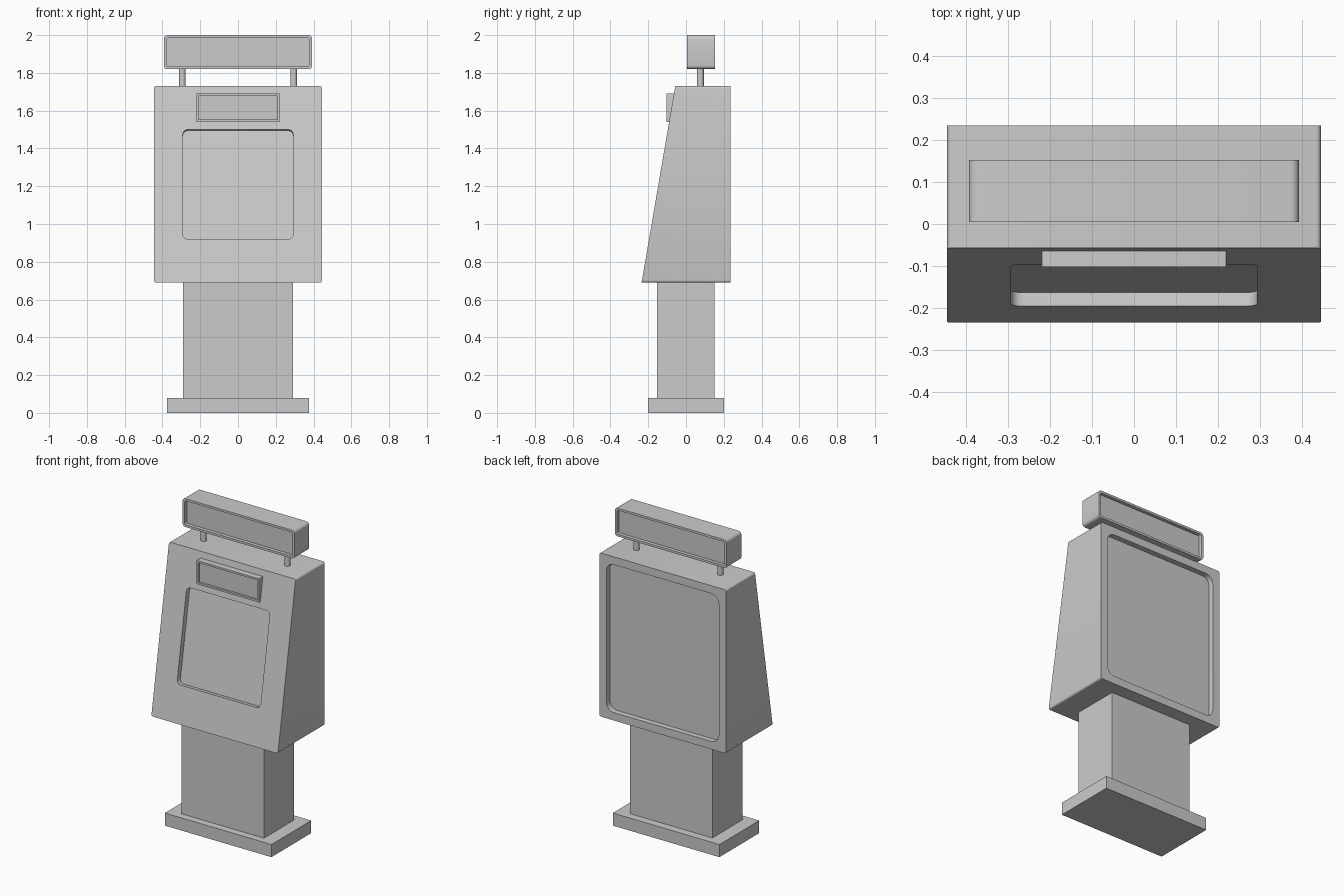
import bpy, bmesh, math

if "Cube" in bpy.data.objects:
    bpy.data.objects.remove(bpy.data.objects["Cube"])

SEG = 4  # segments per rounded corner


def ring(x0, x1, z0, z1, r, depth):
    """Rounded rectangle in x/z; depth(x, z) gives the final point."""
    pts = []
    corners = [(x1 - r, z1 - r), (x0 + r, z1 - r), (x0 + r, z0 + r), (x1 - r, z0 + r)]
    for i, (cx, cz) in enumerate(corners):
        for k in range(SEG + 1):
            a = math.pi / 2 * (i + k / SEG)
            pts.append(depth(cx + r * math.cos(a), cz + r * math.sin(a)))
    return pts


def flat(y):
    return lambda x, z: (x, y, z)


def finish(name, bm, angle=30):
    bmesh.ops.recalc_face_normals(bm, faces=bm.faces[:])
    me = bpy.data.meshes.new(name)
    bm.to_mesh(me)
    bm.free()
    ob = bpy.data.objects.new(name, me)
    bpy.context.collection.objects.link(ob)
    bpy.ops.object.select_all(action='DESELECT')
    ob.select_set(True)
    bpy.context.view_layer.objects.active = ob
    bpy.ops.object.shade_smooth_by_angle(angle=math.radians(angle))
    return ob


def loft(name, rings):
    """Skin successive rings and cap both ends."""
    bm = bmesh.new()
    loops = [[bm.verts.new(p) for p in r] for r in rings]
    for a, b in zip(loops, loops[1:]):
        n = len(a)
        for i in range(n):
            j = (i + 1) % n
            bm.faces.new((a[i], a[j], b[j], b[i]))
    bm.faces.new(loops[0])
    bm.faces.new(loops[-1])
    return finish(name, bm)


def box(name, x0, x1, y0, y1, z0, z1):
    bm = bmesh.new()
    bmesh.ops.create_cube(bm, size=1)
    for v in bm.verts:
        v.co = (x1 if v.co.x > 0 else x0, y1 if v.co.y > 0 else y0, z1 if v.co.z > 0 else z0)
    return finish(name, bm)


# Foot and pedestal
box("base_plate", -0.375, 0.375, -0.2, 0.2, 0, 0.08)
box("pedestal", -0.29, 0.29, -0.153, 0.15, 0.08, 0.70)

# Cabinet with sloped front, screen recess and back panel recess
SLOPE = 0.178 / 1.04


def sloped(d):
    k = math.hypot(1, SLOPE)
    return lambda x, z: (x, -0.235 + SLOPE * (z - 0.69) + d / k, z - d * SLOPE / k)


outer = (-0.445, 0.445, 0.69, 1.73, 0.012)
screen = (-0.293, 0.293, 0.92, 1.5, 0.028)
back = (-0.395, 0.395, 0.74, 1.68, 0.05)
loft("cabinet", [
    ring(*screen, sloped(0.033)), ring(*screen, sloped(0)), ring(*outer, sloped(0)),
    ring(*outer, flat(0.235)), ring(*back, flat(0.235)), ring(*back, flat(0.2)),
])

# Small display above the screen
edge = (-0.22, 0.22, 1.54, 1.69, 0.001)
face = (-0.208, 0.208, 1.552, 1.678, 0.001)
loft("small_display", [
    ring(*face, flat(-0.09)), ring(*face, flat(-0.103)),
    ring(*edge, flat(-0.103)), ring(*edge, flat(-0.06)),
])

# Sign on top, recessed on both faces
edge = (-0.393, 0.393, 1.82, 2.0, 0.02)
face = (-0.379, 0.379, 1.834, 1.986, 0.012)
loft("top_sign", [
    ring(*face, flat(0.027)), ring(*face, flat(0.005)), ring(*edge, flat(0.005)),
    ring(*edge, flat(0.153)), ring(*face, flat(0.153)), ring(*face, flat(0.131)),
])

# Posts carrying the sign
for side, x in (("left", -0.295), ("right", 0.295)):
    bm = bmesh.new()
    bmesh.ops.create_cone(bm, cap_ends=True, segments=16, radius1=0.018, radius2=0.018, depth=0.11)
    bmesh.ops.translate(bm, verts=bm.verts[:], vec=(x, 0.076, 1.775))
    finish(side + "_sign_post", bm)
